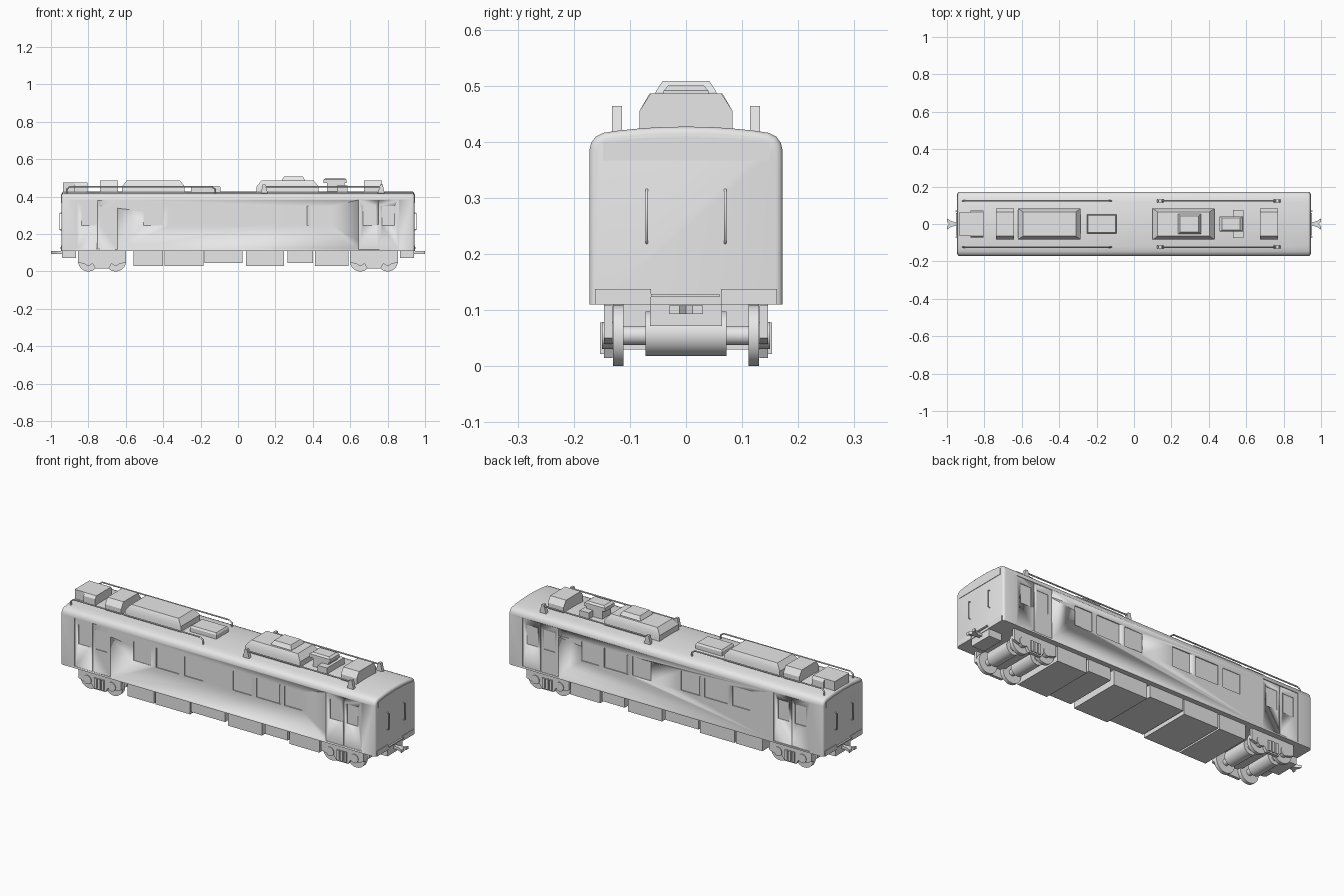
import bpy, bmesh, math
from mathutils import Matrix, Vector

if "Cube" in bpy.data.objects:
    bpy.data.objects.remove(bpy.data.objects["Cube"])

grey = bpy.data.materials.new("plain_grey")
grey.use_nodes = True
grey.diffuse_color = (0.8, 0.8, 0.8, 1)
grey.node_tree.nodes["Principled BSDF"].inputs["Base Color"].default_value = (0.8, 0.8, 0.8, 1)


def finish(name, bm):
    """Turn a bmesh into an object, smooth with sharp edges kept."""
    bmesh.ops.recalc_face_normals(bm, faces=bm.faces)
    for f in bm.faces:
        f.smooth = True
    for e in bm.edges:
        e.smooth = e.calc_face_angle(0) < math.radians(32)
    me = bpy.data.meshes.new(name)
    bm.to_mesh(me)
    bm.free()
    me.materials.append(grey)
    ob = bpy.data.objects.new(name, me)
    bpy.context.collection.objects.link(ob)
    return ob


def add_box(bm, x, y, z, top=None, inset=(0, 0)):
    """Add a box from ranges; an optional tapered cap rises to top."""
    def ring(h, dx=0, dy=0):
        return [bm.verts.new((px, py, h)) for px, py in (
            (x[0] + dx, y[0] + dy), (x[1] - dx, y[0] + dy),
            (x[1] - dx, y[1] - dy), (x[0] + dx, y[1] - dy))]
    rings = [ring(z[0]), ring(z[1])]
    if top:
        rings.append(ring(top, *inset))
    for a, b in zip(rings, rings[1:]):
        for i in range(4):
            j = (i + 1) % 4
            bm.faces.new((a[i], a[j], b[j], b[i]))
    bm.faces.new(rings[0][::-1])
    bm.faces.new(rings[-1])


def box(name, x, y, z, top=None, inset=(0, 0)):
    bm = bmesh.new()
    add_box(bm, x, y, z, top, inset)
    return finish(name, bm)


def prism(name, pts, lo, hi, axis):
    """Extrude a profile along x (points are y,z) or y (points are x,z)."""
    bm = bmesh.new()
    put = (lambda p, t: (t, *p)) if axis == "x" else (lambda p, t: (p[0], t, p[1]))
    a, b = [[bm.verts.new(put(p, t)) for p in pts] for t in (lo, hi)]
    n = len(pts)
    for i in range(n):
        bm.faces.new((a[i], a[(i + 1) % n], b[(i + 1) % n], b[i]))
    bm.faces.new(a)
    bm.faces.new(b)
    return finish(name, bm)


def cylinder(name, x, z, r, y0, y1, sides=32):
    bm = bmesh.new()
    m = Matrix.Translation((x, (y0 + y1) / 2, z)) @ Matrix.Rotation(math.pi / 2, 4, "X")
    bmesh.ops.create_cone(bm, cap_ends=True, segments=sides, radius1=r, radius2=r,
                          depth=abs(y1 - y0), matrix=m)
    return finish(name, bm)


def tube(name, pts, r):
    cu = bpy.data.curves.new(name, "CURVE")
    cu.dimensions = "3D"
    cu.bevel_depth = r
    cu.bevel_resolution = 2
    cu.use_fill_caps = True
    sp = cu.splines.new("POLY")
    sp.points.add(len(pts) - 1)
    for p, co in zip(sp.points, pts):
        p.co = (*co, 1)
    cu.materials.append(grey)
    ob = bpy.data.objects.new(name, cu)
    bpy.context.collection.objects.link(ob)


def carve(target, boxes):
    """Cut shallow recesses into the target, then drop the cutter."""
    bm = bmesh.new()
    for b in boxes:
        add_box(bm, *b)
    cutter = finish("recess_cutter", bm)
    cutter.hide_render = True
    mod = target.modifiers.new("recess", "BOOLEAN")
    mod.operation = "DIFFERENCE"
    mod.solver = "EXACT"
    mod.object = cutter
    bpy.context.view_layer.objects.active = target
    bpy.ops.object.modifier_apply(modifier=mod.name)
    bpy.data.objects.remove(cutter)


# Car body: arched roof section with softened end edges
L, W, FLOOR = 0.943, 0.172, 0.11
half = [(W, FLOOR), (W, 0.385), (0.169, 0.398), (0.161, 0.409), (0.147, 0.416),
        (0.12, 0.42), (0.08, 0.424), (0.04, 0.4265)]
profile = half + [(0, 0.427)] + [(-y, z) for y, z in reversed(half)]
body = prism("car_body", profile, -L, L, "x")
bm = bmesh.new()
bm.from_mesh(body.data)
rim = [e for e in bm.edges if abs(e.verts[0].co.x - e.verts[1].co.x) < 1e-5
       and max(v.co.z for v in e.verts) > FLOOR + 0.01]
bmesh.ops.bevel(bm, geom=rim, offset=0.012, segments=3, profile=0.5, affect="EDGES")
for f in bm.faces:
    f.smooth = True
for e in bm.edges:
    e.smooth = e.calc_face_angle(0) < math.radians(32)
bm.to_mesh(body.data)
bm.free()

# Recessed side windows and double doors
wide, deep = [], []
for s in (-1, 1):
    for m in (-1, 1):
        def span(a, b):
            return tuple(sorted((m * a, m * b)))

        def skin(d):
            return tuple(sorted((s * (W - d), s * (W + 0.02))))
        for a, b in ((0.09, 0.2), (0.232, 0.37), (0.4, 0.505)):
            wide.append((span(a, b), skin(0.005), (0.245, 0.35)))
        wide.append((span(0.645, 0.86), skin(0.004), (0.118, 0.382)))
        for a, b in ((0.668, 0.735), (0.77, 0.837)):
            deep.append((span(a, b), skin(0.008), (0.245, 0.35)))
        deep.append((span(0.7505, 0.7545), skin(0.007), (0.12, 0.38)))
carve(body, wide)
carve(body, deep)

# Ends: destination panel, hand rails, skirt plates, step, coupler
for s, end in ((-1, "right"), (1, "left")):
    def out(a, b):
        return tuple(sorted((s * a, s * b)))
    panel = [(-0.148, 0.367), (0.148, 0.367), (0.148, 0.4), (0.08, 0.407),
             (0, 0.41), (-0.08, 0.407), (-0.148, 0.4)]
    prism(end + "_end_panel", panel, s * 0.94, s * 0.9455, "x")
    for y in (-0.07, 0.07):
        tube(end + "_end_handrail", [(s * 0.938, y, 0.218), (s * 0.953, y, 0.225),
             (s * 0.953, y, 0.31), (s * 0.938, y, 0.316)], 0.0025)
        side = math.copysign(1, y)
        box(end + "_end_skirt", out(0.93, 0.946), tuple(sorted((side * 0.062, side * 0.162))),
            (FLOOR, 0.138))
    box(end + "_end_step", out(0.93, 0.952), (-0.062, 0.06), (0.123, 0.129))
    box(end + "_coupler_mount", out(0.865, 0.94), (-0.064, 0.064), (0.072, 0.112))
    box(end + "_coupler_shank", out(0.93, 0.978), (-0.011, 0.011), (0.094, 0.108))
    head = [(s * x, y) for x, y in ((0.966, 0.012), (0.982, 0.018), (1, 0.03), (1, 0.012),
            (0.988, 0), (1, -0.012), (1, -0.03), (0.982, -0.018), (0.966, -0.012))]
    ob = prism(end + "_coupler_head", [(x, y) for x, y in head], -0.108, -0.093, "y")
    ob.data.transform(Matrix(((1, 0, 0, 0), (0, 0, 1, 0), (0, -1, 0, 0), (0, 0, 0, 1))))

# Roof equipment: name, x range, half width, shoulder, top, taper
ROOF = 0.41
units = (
    ("roof_locker_outer", (-0.935, -0.86), 0.062, 0.475, None, (0, 0)),
    ("roof_locker_inner", (-0.875, -0.805), 0.073, 0.46, 0.475, (0, 0.01)),
    ("roof_resistor_box", (-0.738, -0.642), 0.083, 0.455, 0.486, (0, 0.02)),
    ("roof_air_conditioner", (-0.62, -0.285), 0.083, 0.455, 0.486, (0.026, 0.018)),
    ("roof_hatch", (-0.252, -0.093), 0.052, 0.448, 0.457, (0.006, 0.006)),
    ("roof_cooling_unit", (0.1, 0.43), 0.083, 0.455, 0.486, (0.026, 0.018)),
    ("roof_cooling_cap", (0.235, 0.358), 0.054, 0.489, 0.508, (0.012, 0.012)),
    ("roof_vent_base", (0.475, 0.57), 0.038, 0.475, None, (0, 0)),
    ("roof_vent_cross_box", (0.53, 0.585), 0.075, 0.46, None, (0, 0)),
    ("roof_vent_cap", (0.458, 0.58), 0.04, 0.491, 0.5, (0.012, 0.008)),
    ("roof_end_unit", (0.675, 0.77), 0.083, 0.455, 0.486, (0, 0.02)),
)
for name, x, w, z, top, inset in units:
    low = 0.472 if name.endswith("cap") else ROOF
    box(name, x, (-w, w), (low, z), top, inset)

# Roof conduits and their brackets
for s in (-1, 1):
    y = s * 0.123
    tube("roof_long_conduit", [(-0.915, y, 0.412), (-0.915, y, 0.44), (-0.9, y, 0.452),
         (-0.14, y, 0.452), (-0.122, y, 0.44), (-0.122, y, 0.412)], 0.004)
    tube("roof_short_conduit", [(0.14, y, 0.453), (0.765, y, 0.453)], 0.004)
    for x, d in ((0.132, 1), (0.774, -1)):
        prism("conduit_bracket", [(x - d * 0.012, 0.41), (x, 0.464), (x + d * 0.014, 0.464),
              (x + d * 0.03, 0.41)], y - 0.009, y + 0.009, "y")

# Underfloor equipment boxes
for i, (a, b, z) in enumerate(((-0.56, -0.402, 0.03), (-0.392, -0.185, 0.03),
                               (-0.178, 0.025, 0.045), (0.042, 0.245, 0.03),
                               (0.265, 0.4, 0.045), (0.412, 0.59, 0.03))):
    box("underfloor_box_%d" % (i + 1), (a, b), (-0.146, 0.146), (z, 0.112))

# Bogies: wheelsets, motors, side frames, springs
for c in (-0.727, 0.727):
    box("bogie_bolster", (c - 0.03, c + 0.03), (-0.13, 0.13), (0.06, 0.112))
    for d in (-0.073, 0.073):
        x = c + d
        cylinder("axle", x, 0.055, 0.017, -0.132, 0.132, 20)
        cylinder("traction_motor", x, 0.058, 0.04, -0.072, 0.072)
        for s in (-1, 1):
            cylinder("wheel", x, 0.055, 0.055, s * 0.111, s * 0.13)
            cylinder("axle_box", x, 0.055, 0.024, s * 0.128, s * 0.15, 20)
    for s in (-1, 1):
        y0, y1 = sorted((s * 0.131, s * 0.146))
        frame = [(c + x, z) for x, z in ((-0.128, 0.108), (-0.128, 0.05), (-0.1, 0.04),
                 (-0.05, 0.04), (-0.035, 0.015), (0.035, 0.015), (0.05, 0.04),
                 (0.1, 0.04), (0.128, 0.05), (0.128, 0.108))]
        prism("bogie_side_frame", frame, y0, y1, "y")
        for d in (-0.022, 0, 0.022):
            box("bogie_spring", (c + d - 0.007, c + d + 0.007),
                tuple(sorted((s * 0.14, s * 0.153))), (0.022, 0.078))
